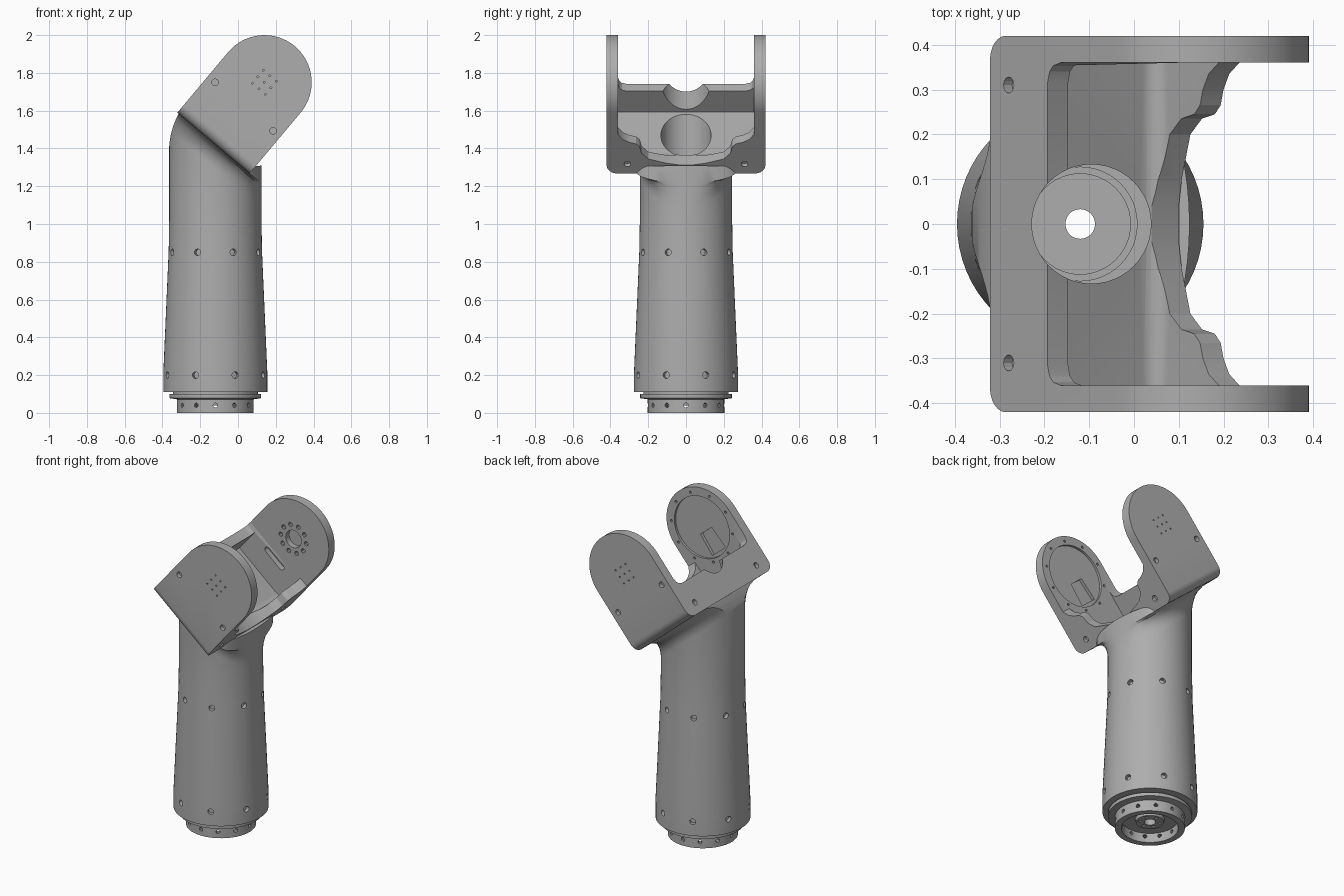
import bpy, bmesh
from math import sin, cos, pi, radians, sqrt, tan
from mathutils import Matrix, Vector

if "Cube" in bpy.data.objects:
    bpy.data.objects.remove(bpy.data.objects["Cube"], do_unlink=True)

mat = bpy.data.materials.new("machined_grey")
mat.use_nodes = True
GREY = (0.42, 0.42, 0.42, 1)
mat.diffuse_color = GREY
mat.node_tree.nodes["Principled BSDF"].inputs["Base Color"].default_value = GREY

AXIS = -0.12                                   # x of the column axis
PIVOT = Vector((0.14, 0, 1.75))                # centre of the rounded fork ends
TILT = Matrix.Rotation(radians(40), 4, 'Y')
FORK = Matrix.Translation(PIVOT) @ TILT        # local x across, y along pivot, z up the fork
ACROSS_XZ = Matrix.Rotation(pi / 2, 4, 'X')    # drawing plane (x, z), depth along -y
ALONG_X = Matrix(((0, 0, 1, 0), (1, 0, 0, 0), (0, 1, 0, 0), (0, 0, 0, 1)))  # plane (y, z), depth x


def add_prism(bm, pts, lo, hi, m=Matrix()):
    """Extrude a flat outline between two depths."""
    a = [bm.verts.new(m @ Vector((x, y, lo))) for x, y in pts]
    b = [bm.verts.new(m @ Vector((x, y, hi))) for x, y in pts]
    faces = [bm.faces.new(a[::-1]), bm.faces.new(b)]
    for i in range(len(pts)):
        j = (i + 1) % len(pts)
        faces.append(bm.faces.new((a[i], a[j], b[j], b[i])))
    bmesh.ops.recalc_face_normals(bm, faces=faces)
    return faces


def circle(r, n=24, cx=0, cy=0):
    return [(cx + r * cos(2 * pi * i / n), cy + r * sin(2 * pi * i / n)) for i in range(n)]


def finish(bm, name):
    me = bpy.data.meshes.new(name)
    bmesh.ops.recalc_face_normals(bm, faces=bm.faces)
    bm.to_mesh(me)
    bm.free()
    me.materials.append(mat)
    ob = bpy.data.objects.new(name, me)
    bpy.context.collection.objects.link(ob)
    return ob


def boolean(ob, bm, op='DIFFERENCE'):
    """Apply a boolean with a temporary cutter."""
    cutter = finish(bm, "cutter")
    cutter.hide_render = True
    mod = ob.modifiers.new("cut", 'BOOLEAN')
    mod.operation, mod.object, mod.solver = op, cutter, 'EXACT'
    me = bpy.data.meshes.new_from_object(ob.evaluated_get(bpy.context.evaluated_depsgraph_get()))
    ob.modifiers.clear()
    ob.data = me
    bpy.data.objects.remove(cutter, do_unlink=True)


def cut(ob, pts, lo, hi, m=Matrix(), op='DIFFERENCE'):
    bm = bmesh.new()
    add_prism(bm, pts, lo, hi, m)
    boolean(ob, bm, op)


def smooth(ob):
    bpy.ops.object.select_all(action='DESELECT')
    ob.select_set(True)
    bpy.context.view_layer.objects.active = ob
    bpy.ops.object.shade_smooth_by_angle(angle=radians(28))


def mirrored(half):
    return half + [(-x, z) for x, z in reversed(half)]


def fork_xz(v, u):
    p = FORK @ Vector((v, 0, u))
    return (p.x, p.z)


# Column: tapered tube flaring into the underside of the fork
N = 64
bm = bmesh.new()
rings = []
for r, z in ((0.275, 0.11), (0.275, 0.22), (0.247, 0.86), (0.244, 1.05)):
    rings.append([(AXIS + x, y, z) for x, y in circle(r, N)])
FILLET = 0.1
for k in range(8):
    d = FILLET * k / 7
    extra = FILLET - sqrt(FILLET ** 2 - d ** 2)
    u = -0.42 - FILLET + d
    ring = []
    for x, y in circle(0.244, N):
        side = max(-1, min(1, y / 0.13))
        z = PIVOT.z + (u - (AXIS + x - PIVOT.x) * sin(radians(40))) / cos(radians(40))
        ring.append((AXIS + x, y + extra * side, z))
    rings.append(ring)
rings.append([(x, y, z + 0.15) for x, y, z in rings[-1]])
loops = [[bm.verts.new(p) for p in ring] for ring in rings]
for a, b in zip(loops, loops[1:]):
    for i in range(N):
        j = (i + 1) % N
        bm.faces.new((a[i], a[j], b[j], b[i]))
bm.faces.new(loops[0][::-1])
bm.faces.new(loops[-1])
column = finish(bm, "column")

# Trim the column with a rounded shoulder at the back and the sloped fork floor
R = 0.15 / tan(radians(20))
shoulder = [(-0.365 + R - R * cos(radians(t)), 1.385 + R * sin(radians(t))) for t in range(0, 41, 4)]
keep = [(0.5, -0.1), (-0.6, -0.1), (-0.6, 1.3), (-0.366, 1.36)] + shoulder[:-2]
keep += [fork_xz(-0.235, -0.375), fork_xz(0.245, -0.375), (0.13, 1.31), (0.5, 1.3)]
cut(column, keep, -1, 1, ACROSS_XZ, 'INTERSECT')
BORE = circle(0.133, 48, AXIS + 0.025)
cut(column, BORE, -0.1, 2.2)

# Two rows of eight screw holes around the column
bm = bmesh.new()
for z, r in ((0.2, 0.275), (0.85, 0.247)):
    for k in range(8):
        m = Matrix.Translation((AXIS, 0, z)) @ Matrix.Rotation(radians(22.5 + 45 * k), 4, 'Z') @ ALONG_X
        add_prism(bm, circle(0.018, 12), r - 0.025, r + 0.05, m)
boolean(column, bm)
smooth(column)

# Fork: rounded profile extruded along the pivot, with softened lower side edges
profile = [(-0.25, -0.42), (0.25, -0.42)]
profile += [(0.25 * cos(pi * i / 32), 0.25 * sin(pi * i / 32)) for i in range(33)]
bm = bmesh.new()
add_prism(bm, profile, -0.42, 0.42, FORK @ ACROSS_XZ)
inv = FORK.inverted()
low = [e for e in bm.edges if all((inv @ v.co).z < -0.41 for v in e.verts)
       and abs((inv @ e.verts[0].co).y - (inv @ e.verts[1].co).y) < 0.01]
bmesh.ops.bevel(bm, geom=low, offset=0.055, segments=6, profile=0.5, affect='EDGES')
fork = finish(bm, "fork")

# Cavity between the arms, open at the top
f = 0.04
tray = [(-0.19, 0.6), (-0.19, -0.366), (0.19 - f, -0.366)]
tray += [(0.19 - f + f * sin(radians(t)), -0.366 + f - f * cos(radians(t))) for t in range(15, 91, 15)]
cut(fork, tray + [(0.19, 0.6)], -0.36, 0.36, FORK @ ACROSS_XZ)
back_edge = mirrored([(0.36, 0.6), (0.36, -0.175), (0.353, -0.2), (0.34, -0.213), (0.315, -0.22)])
cut(fork, back_edge, -0.6, 0.1, FORK @ ALONG_X)
front_lip = mirrored([(0.36, 0.6), (0.36, -0.15), (0.335, -0.185), (0.3, -0.205), (0.265, -0.215),
                      (0.245, -0.235), (0.235, -0.28), (0.2, -0.32), (0.1, -0.35), (0.04, -0.36)])
cut(fork, front_lip, 0, 0.6, FORK @ ALONG_X)
cut(fork, BORE, 1.2, 1.75)

# Recess on the inside of the front arm with a deeper pocket
cut(fork, circle(0.195, 48), 0.345, 0.375, FORK @ ACROSS_XZ)
cut(fork, [(-0.06, -0.17), (0.06, -0.17), (0.05, -0.03), (-0.05, -0.03)], 0.34, 0.395, FORK @ ACROSS_XZ)

# Small holes: arm screws, hub pattern, slot, recess rim and wall screws
bm = bmesh.new()
arm = FORK @ ACROSS_XZ
for s in (-1, 1):
    for x in (-0.2, 0.2):
        add_prism(bm, circle(0.018, 12, x, -0.168), s * 0.395, s * 0.45, arm)
    for i in (-1, 0, 1):
        for j in (-1, 0, 1):
            add_prism(bm, circle(0.005, 6, i * 0.045, j * 0.045), s * 0.412, s * 0.45, arm)
    for y in (-0.31, 0.31):
        m = FORK @ Matrix.Translation((0, y, -0.355)) @ ALONG_X
        add_prism(bm, circle(0.018, 12), s * 0.225, s * 0.28, m)
for k in range(10):
    t = 2 * pi * k / 10
    add_prism(bm, circle(0.014, 10, 0.09 * cos(t), 0.09 * sin(t)), -0.395, -0.34, arm)
    add_prism(bm, circle(0.008, 8, 0.217 * cos(t), 0.217 * sin(t)), 0.34, 0.38, arm)
add_prism(bm, circle(0.055), -0.395, -0.34, arm)
slot = [(0.065 * (1 if cos(t) > 0 else -1) + 0.018 * cos(t), -0.21 + 0.018 * sin(t))
        for t in [pi * (i + 0.5) / 8 for i in range(16)]]
add_prism(bm, slot, -0.395, -0.34, arm)
boolean(fork, bm)
smooth(fork)

# Base coupling: lathed cup, flange and inner disc
section = [(0.033, 0.04), (0.08, 0.04), (0.085, 0.06), (0.165, 0.06), (0.165, 0), (0.203, 0),
           (0.203, 0.072), (0.243, 0.078), (0.243, 0.1), (0.225, 0.1), (0.225, 0.125),
           (0.128, 0.125), (0.128, 0.2), (0.112, 0.2), (0.112, 0.1), (0.033, 0.1)]
bm = bmesh.new()
loops = [[bm.verts.new((AXIS + x, y, z)) for x, y in circle(r, 48)] for r, z in section]
for k, a in enumerate(loops):
    b = loops[(k + 1) % len(loops)]
    for i in range(48):
        j = (i + 1) % 48
        bm.faces.new((a[i], a[j], b[j], b[i]))
base = finish(bm, "base_coupling")
bm = bmesh.new()
for k in range(12):
    turn = Matrix.Translation((AXIS, 0, 0.04)) @ Matrix.Rotation(2 * pi * k / 12, 4, 'Z')
    add_prism(bm, circle(0.012, 10), 0.155, 0.25, turn @ ALONG_X)
    if k % 2:
        add_prism(bm, circle(0.01, 8, 0.057), -0.05, 0.03, turn)
boolean(base, bm)
smooth(base)
